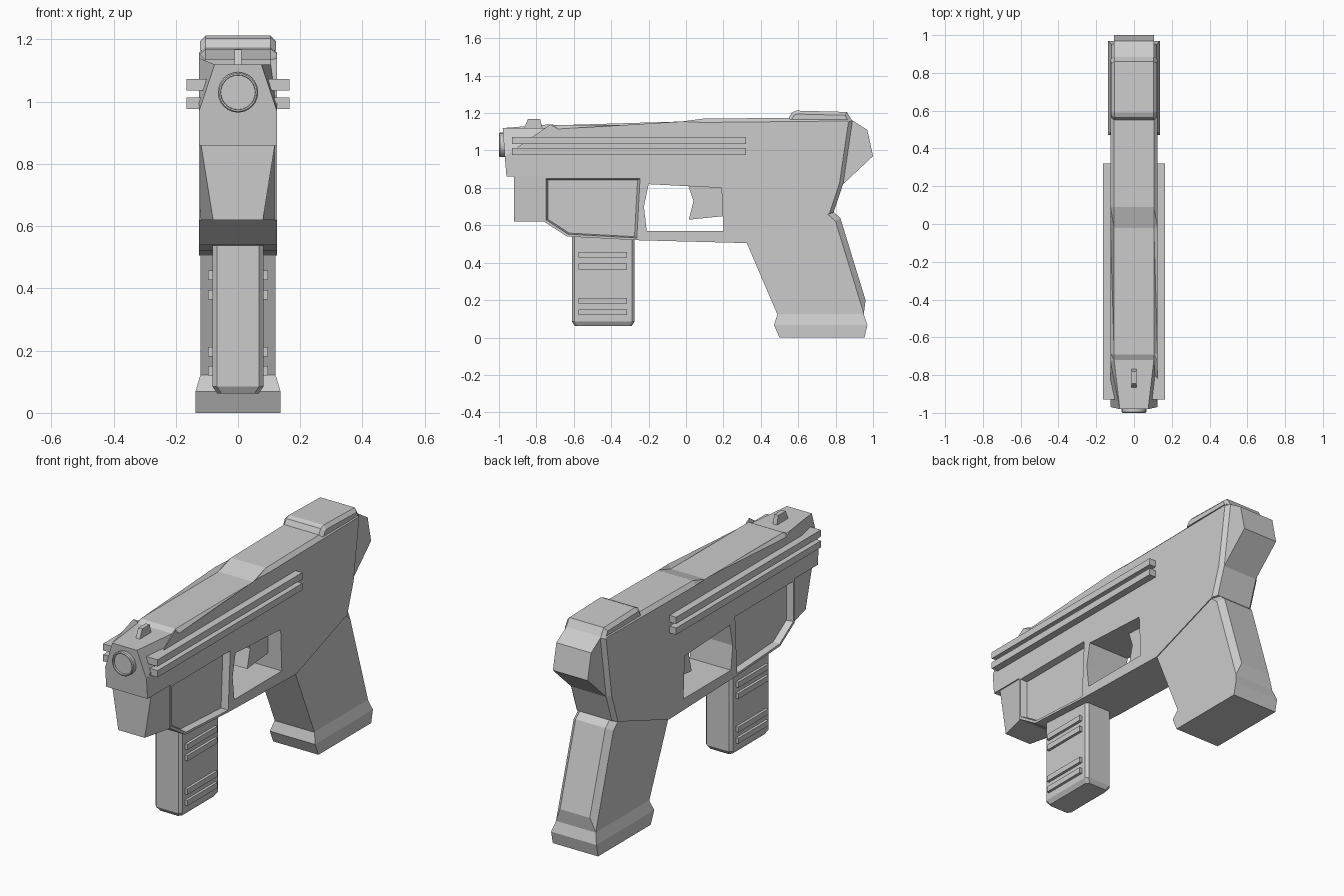
import bpy, bmesh

cube = bpy.data.objects.get("Cube")
if cube:
    bpy.data.objects.remove(cube, do_unlink=True)

grey = bpy.data.materials.new("plain grey")
grey.use_nodes = True
grey.diffuse_color = (0.6, 0.6, 0.6, 1)
grey.node_tree.nodes["Principled BSDF"].inputs["Base Color"].default_value = (0.6, 0.6, 0.6, 1)


def finish(name, bm):
    bmesh.ops.recalc_face_normals(bm, faces=bm.faces)
    mesh = bpy.data.meshes.new(name)
    bm.to_mesh(mesh)
    bm.free()
    mesh.materials.append(grey)
    obj = bpy.data.objects.new(name, mesh)
    bpy.context.collection.objects.link(obj)
    return obj


def bridge(bm, rings):
    """Skin a stack of equal rings and cap both ends."""
    for a, b in zip(rings, rings[1:]):
        for i in range(len(a)):
            j = (i + 1) % len(a)
            bm.faces.new((a[i], a[j], b[j], b[i]))
    bm.faces.new(rings[0])
    bm.faces.new(rings[-1])


def prism(name, profile, x0, x1, chamfer=0, rule=None, shrink=1, adjust=None):
    """Side profile (y, z) extruded across x; chosen rim edges get chamfered."""
    bm = bmesh.new()
    cy = sum(p[0] for p in profile) / len(profile)
    cz = sum(p[1] for p in profile) / len(profile)
    rings = []
    for x, s in ((x0, shrink), (x1, 1)):
        rings.append([bm.verts.new((x, cy + (y - cy) * s, cz + (z - cz) * s)) for y, z in profile])
    bridge(bm, rings)
    if chamfer:
        rim = []
        for e in bm.edges:
            a, b = e.verts
            mid = (a.co + b.co) / 2
            if abs(a.co.x - b.co.x) < 1e-4 and rule(mid.y, mid.z):
                rim.append(e)
        bmesh.ops.bevel(bm, geom=rim, offset=chamfer, segments=1, affect='EDGES')
    if adjust:
        for v in bm.verts:
            adjust(v.co)
    return finish(name, bm)


def tower(name, levels):
    """Four-sided column from (front half width, back half width, y0, y1, z)."""
    bm = bmesh.new()
    rings = [[bm.verts.new(c) for c in ((-f, y0, z), (f, y0, z), (b, y1, z), (-b, y1, z))]
             for f, b, y0, y1, z in levels]
    bridge(bm, rings)
    return finish(name, bm)


def box(name, x, y, z):
    return tower(name, [(x, x, y[0], y[1], h) for h in z])


def cut(target, cutter):
    mod = target.modifiers.new("cut", 'BOOLEAN')
    mod.operation = 'DIFFERENCE'
    mod.solver = 'EXACT'
    mod.object = cutter
    bpy.context.view_layer.objects.active = target
    bpy.ops.object.modifier_apply(modifier=mod.name)
    bpy.data.objects.remove(cutter, do_unlink=True)


# Main body: narrow the top of the front end into a six-sided nose
def narrow_nose(co):
    if co.y < -0.9 and co.z > 1.05:
        side = 1 if co.x > 0 else -1
        if abs(co.x) > 0.12:
            co.y, co.z = -0.969, 0.97
        else:
            co.x = side * 0.075


body = prism("body", [
    (-0.96, 0.86), (-0.98, 1.12), (-0.72, 1.12), (-0.69, 1.135), (-0.02, 1.135), (0.09, 1.17),
    (0.87, 1.178), (0.89, 1.16), (0.84, 0.82), (0.79, 0.67), (0.325, 0.505),
    (-0.25, 0.52), (-0.635, 0.54), (-0.76, 0.62), (-0.76, 0.86)],
    -0.125, 0.125, 0.02, lambda y, z: z > 1.1 or y > 0.8, adjust=narrow_nose)

# Trigger opening and recessed side panels
cut(body, prism("opening_cutter", [
    (-0.2, 0.82), (0.19, 0.80), (0.2, 0.57), (-0.21, 0.57), (-0.225, 0.70)], -0.3, 0.3))
for side in (-1, 1):
    cut(body, prism("panel_cutter", [
        (-0.76 + 0.01, 0.85), (-0.245, 0.85), (-0.262, 0.532), (-0.63, 0.552), (-0.75, 0.63)],
        side * 0.09, side * 0.127, shrink=0.95))

# Block under the nose, tapering towards the front
tower("front_block", [(0.08, 0.12, -0.92, -0.755, 0.62), (0.12, 0.12, -0.92, -0.755, 0.87)])

# Rear parts
prism("tail", [(0.86, 1.16), (0.89, 1.16), (0.97, 1.11), (1.0, 0.97), (0.84, 0.82), (0.81, 0.85)],
      -0.105, 0.105)
prism("rear_cap", [(0.545, 1.165), (0.565, 1.203), (0.59, 1.213), (0.86, 1.206), (0.885, 1.165)],
      -0.122, 0.122, 0.018, lambda y, z: z > 1.18)

# Grip with flared foot
prism("grip", [(0.325, 0.505), (0.79, 0.67), (0.825, 0.64), (0.96, 0.20), (0.95, 0.12), (0.49, 0.12)],
      -0.12, 0.12, 0.03, lambda y, z: y > 0.8 and z > 0.2)
tower("grip_foot", [(0.137, 0.137, 0.50, 0.955, 0), (0.137, 0.137, 0.47, 0.97, 0.068),
                    (0.12, 0.12, 0.49, 0.95, 0.125)])

# Trigger
prism("trigger", [(0.01, 0.82), (0.04, 0.73), (0.015, 0.63), (0.21, 0.65), (0.21, 0.82)], -0.045, 0.045)

# Front magazine with chamfered corners and ribs
bm = bmesh.new()
rings = []
for z, inset in ((0.062, 0.015), (0.085, 0), (0.56, 0)):
    quarter = [(0.068 - inset, -0.61 + inset), (0.082 - inset, -0.595 + inset),
               (0.082 - inset, -0.29 - inset), (0.068 - inset, -0.275 - inset)]
    loop = quarter + [(-x, y) for x, y in reversed(quarter)]
    rings.append([bm.verts.new((x, y, z)) for x, y in loop])
bridge(bm, rings)
finish("magazine", bm)
for z in (0.12, 0.182, 0.365, 0.427):
    box("magazine_rib", 0.097, (-0.575, -0.315), (z, z + 0.03))

# Side rails
for z in (0.977, 1.036):
    for side in (-1, 1):
        rail = [(-0.93, z), (0.32, z), (0.32, z + 0.037), (-0.93, z + 0.037)]
        prism("side_rail", rail, side * 0.09, side * 0.165)

# Front sight
prism("front_sight", [(-0.87, 1.11), (-0.845, 1.168), (-0.78, 1.168), (-0.765, 1.11)], -0.012, 0.012)

# Muzzle ring with a shallow inset face
bm = bmesh.new()
rings = []
from math import cos, sin, tau
for y, r in ((-0.9, 0.065), (-0.995, 0.065), (-1.0, 0.061), (-1.0, 0.056), (-0.99, 0.055)):
    rings.append([bm.verts.new((r * cos(tau * i / 24), y, 1.03 + r * sin(tau * i / 24))) for i in range(24)])
bridge(bm, rings)
muzzle = finish("muzzle", bm)
bpy.ops.object.select_all(action='DESELECT')
muzzle.select_set(True)
bpy.context.view_layer.objects.active = muzzle
bpy.ops.object.shade_smooth_by_angle(angle=0.5)
